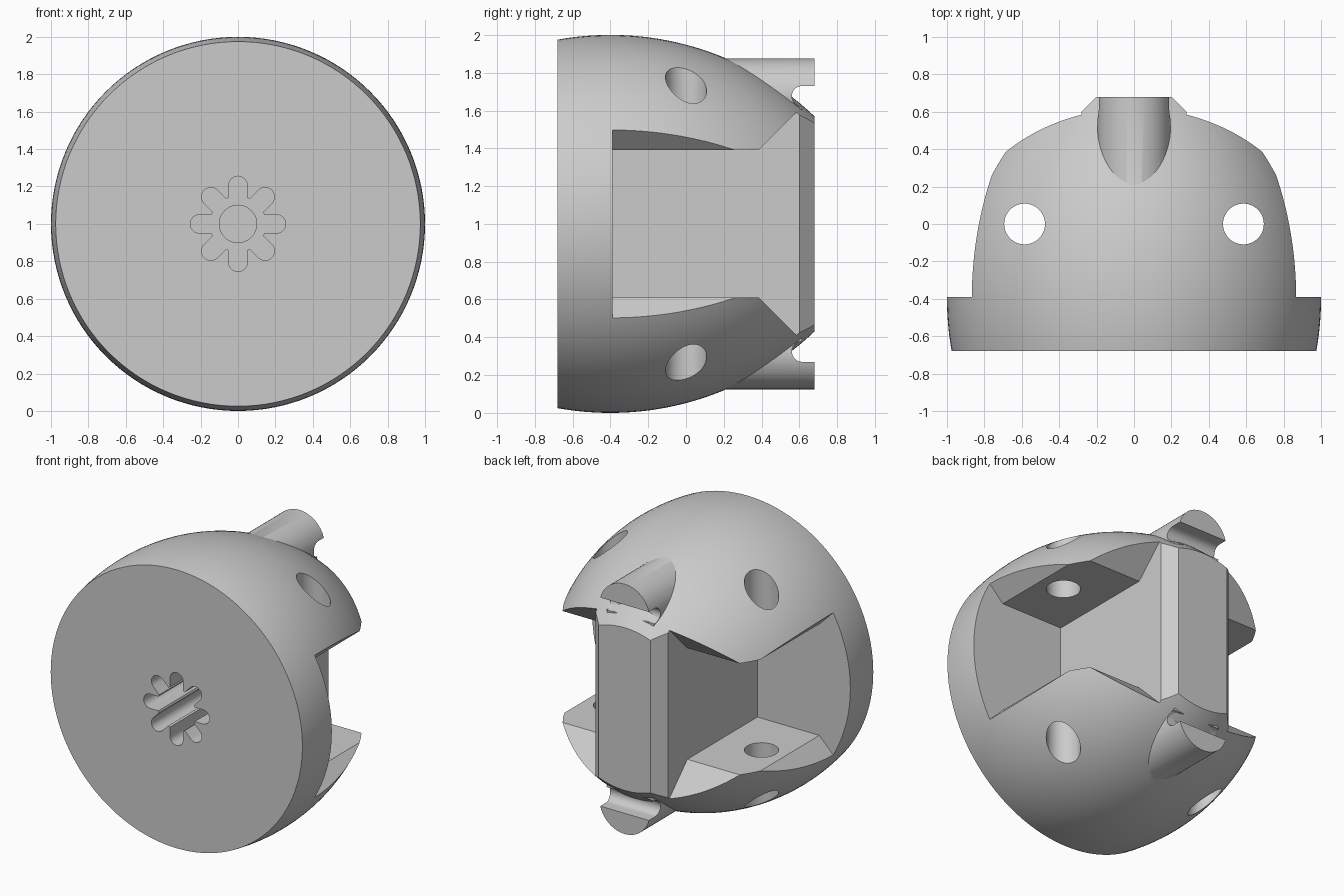
import bpy, bmesh
from math import sin, cos, pi, sqrt, radians
from mathutils import Matrix, Vector

cube = bpy.data.objects.get("Cube")
if cube:
    bpy.data.objects.remove(cube, do_unlink=True)

grey = bpy.data.materials.new("grey plastic")
grey.use_nodes = True
COLOUR = (0.6, 0.6, 0.6, 1)
grey.diffuse_color = COLOUR
grey.node_tree.nodes["Principled BSDF"].inputs["Base Color"].default_value = COLOUR


def finish(name, bm):
    bmesh.ops.recalc_face_normals(bm, faces=bm.faces[:])
    mesh = bpy.data.meshes.new(name)
    bm.to_mesh(mesh)
    bm.free()
    mesh.materials.append(grey)
    ob = bpy.data.objects.new(name, mesh)
    bpy.context.collection.objects.link(ob)
    return ob


def prism(name, outline, axis, start, end):
    """Extrude a 2D outline along an axis; its points use the other two axes in order."""
    def place(p, d):
        c = list(p)
        c.insert(axis, d)
        return Vector((c[0], c[1], c[2] + 1))
    bm = bmesh.new()
    face = bm.faces.new([bm.verts.new(place(p, start)) for p in outline])
    grown = bmesh.ops.extrude_face_region(bm, geom=[face])["geom"]
    shift = Vector((0, 0, 0))
    shift[axis] = end - start
    bmesh.ops.translate(bm, verts=[v for v in grown if isinstance(v, bmesh.types.BMVert)], vec=shift)
    return finish(name, bm)


def circle(cx, cy, r, n=48):
    return [(cx + r * cos(2 * pi * i / n), cy + r * sin(2 * pi * i / n)) for i in range(n)]


def combine(target, tool, operation="DIFFERENCE"):
    mod = target.modifiers.new("combine", "BOOLEAN")
    mod.operation, mod.solver, mod.object = operation, "EXACT", tool
    bpy.context.view_layer.update()
    result = bpy.data.meshes.new_from_object(
        target.evaluated_get(bpy.context.evaluated_depsgraph_get()))
    target.modifiers.clear()
    target.data = result
    bpy.data.objects.remove(tool, do_unlink=True)


# Domed body, turned around the y axis
ARC = 1.57
bm = bmesh.new()
ys = [-0.68 + 0.04 * i for i in range(35)]
verts = [bm.verts.new((0, y, sqrt(ARC ** 2 - (y + 0.4) ** 2) + 1 - ARC)) for y in ys]
edges = [bm.edges.new(pair) for pair in zip(verts, verts[1:])]
bmesh.ops.spin(bm, geom=verts + edges, cent=(0, 0, 0), axis=(0, 1, 0), angle=2 * pi, steps=128)
bmesh.ops.remove_doubles(bm, verts=bm.verts[:], dist=1e-4)
bmesh.ops.holes_fill(bm, edges=[e for e in bm.edges if e.is_boundary], sides=0)
bmesh.ops.translate(bm, verts=bm.verts[:], vec=(0, 0, 1))
body = finish("domed_body", bm)

# Side pockets with flared mouths, chamfered web and pin holes
for s in (1, -1):
    sides = [(0.28, 0.39), (0.76, 0.39), (1.3, 0.93)]
    outline = sides + [(x, -z) for x, z in reversed(sides)]
    combine(body, prism("pocket_cutter", [(s * x, z) for x, z in outline], 1, -0.39, 1))
    flare = [(0.385, 0.39), (1, 1.005), (1, -1.005), (0.385, -0.39)]
    combine(body, prism("flare_cutter", flare, 0, s * 0.28, s * 1.2))
    chamfer = [(0.28, 0.6), (0.1, 0.78), (0.9, 0.78), (0.9, 0.6)]
    combine(body, prism("chamfer_cutter", [(s * x, y) for x, y in chamfer], 2, -0.9, 0.9))
    combine(body, prism("pin_hole_cutter", circle(s * 0.585, 0, 0.109), 2, -1.2, 1.2))

# Rear hooks: round pegs undercut by a rounded slot
for s in (1, -1):
    peg = prism("rear_peg", circle(0, s * 0.68, 0.195, 64), 1, 0.1, 0.68)
    slot = [(0.9, 0.73)] + [(0.615 + 0.055 * cos(a), 0.675 + 0.055 * sin(a))
                            for a in [radians(90 + 10 * i) for i in range(19)]] + [(0.9, 0.62)]
    slot[-1] = (0.9, 0.3)
    slot.insert(-1, (0.615, 0.3))
    combine(peg, prism("slot_cutter", [(y, s * z) for y, z in slot], 0, -0.5, 0.5))
    combine(body, peg, "UNION")

# Eight-lobed axle socket with a deeper round bore
lobe = [(0.14, -0.05)] + [(0.205 + 0.05 * cos(a), 0.05 * sin(a))
                          for a in [radians(-90 + 15 * i) for i in range(13)]] + [(0.14, 0.05)]
socket = []
for k in range(8):
    turn = Matrix.Rotation(k * pi / 4, 2)
    socket += [tuple(turn @ Vector(p)) for p in lobe]
combine(body, prism("socket_cutter", socket, 1, -0.8, 0.0))
combine(body, prism("bore_cutter", circle(0, 0, 0.1), 1, -0.75, 0.3))

# Smooth the curved surfaces, keep the cut edges crisp
bpy.ops.object.select_all(action="DESELECT")
body.select_set(True)
bpy.context.view_layer.objects.active = body
bpy.ops.object.shade_smooth_by_angle(angle=radians(25))
